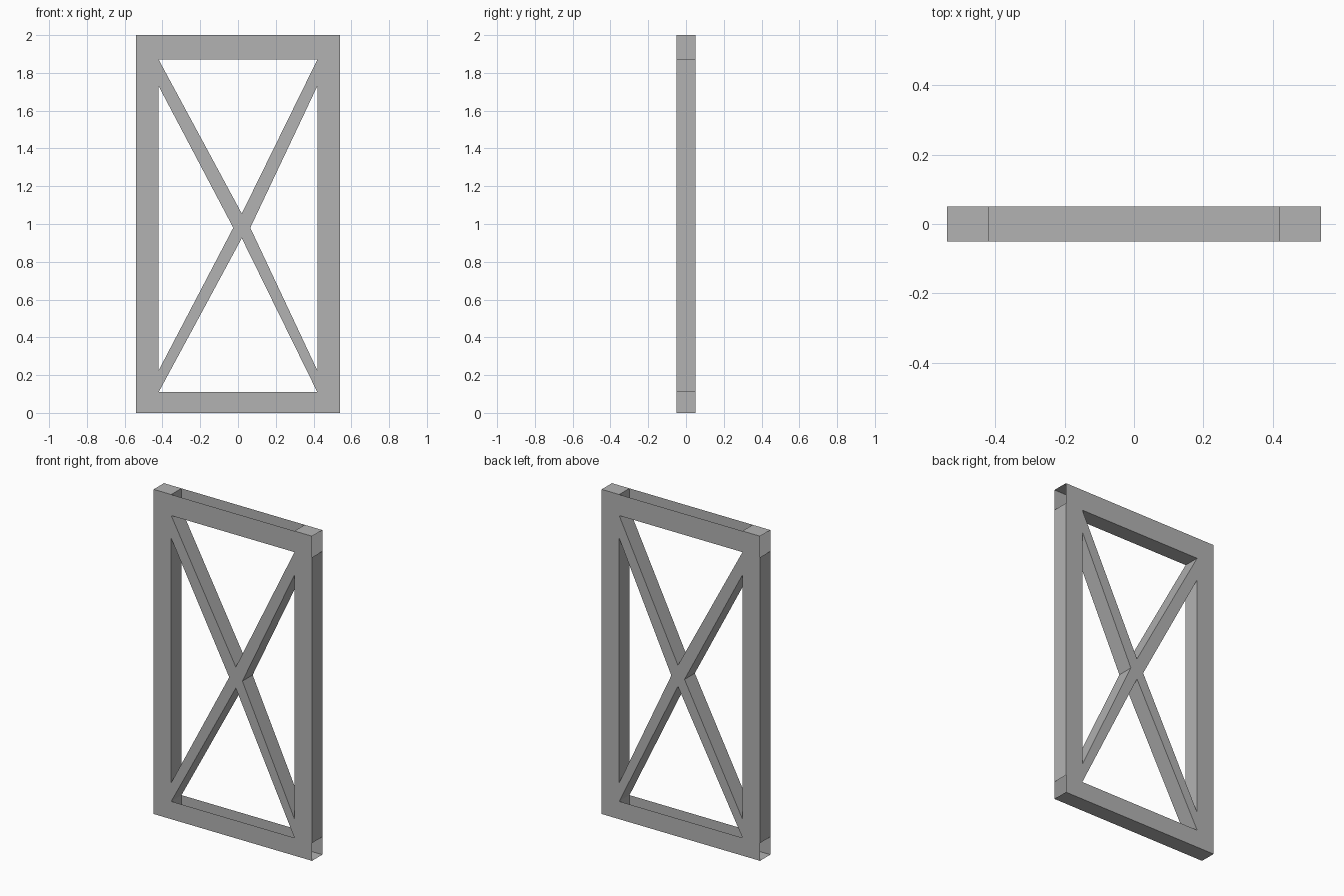
import bpy
import bmesh

cube = bpy.data.objects.get("Cube")
if cube:
    bpy.data.objects.remove(cube)

# Main dimensions
HALF_W, INNER, DEPTH = 0.54, 0.42, 0.05
TOP, RAIL_TOP, RAIL_LOW = 2.0, 1.87, 0.11
BRACE_TOP, BRACE_LOW = 1.73, 0.225

grey = bpy.data.materials.new("plain grey")
grey.use_nodes = True
colour = (0.45, 0.45, 0.45, 1)
grey.diffuse_color = colour
grey.node_tree.nodes["Principled BSDF"].inputs["Base Color"].default_value = colour


def plate(name, outline, open_edges=()):
    """Front and back sheets of an x-z outline, joined by walls except at open edges."""
    bm = bmesh.new()
    front = [bm.verts.new((x, -DEPTH, z)) for x, z in outline]
    back = [bm.verts.new((x, DEPTH, z)) for x, z in outline]
    bm.faces.new(front)
    bm.faces.new(back[::-1])
    for i in range(len(outline)):
        if i not in open_edges:
            j = (i + 1) % len(outline)
            bm.faces.new((front[j], front[i], back[i], back[j]))
    mesh = bpy.data.meshes.new(name)
    bm.to_mesh(mesh)
    bm.free()
    mesh.materials.append(grey)
    obj = bpy.data.objects.new(name, mesh)
    bpy.context.collection.objects.link(obj)
    return obj


# Side posts, with the outer wall left open beside the rails
post = [(INNER, 0), (HALF_W, 0), (HALF_W, RAIL_LOW), (HALF_W, RAIL_TOP),
        (HALF_W, TOP), (INNER, TOP)]
plate("left_post", post, open_edges=(1, 3))
mirrored = [(-x, z) for x, z in reversed(post)]
plate("right_post", mirrored, open_edges=(1, 3))

# Rails: channels with a floor and an open top
for name, low, high in (("bottom_rail", 0, RAIL_LOW), ("top_rail", RAIL_TOP, TOP)):
    plate(name, [(-INNER, low), (INNER, low), (INNER, high), (-INNER, high)],
          open_edges=(1, 2, 3))

# Crossed braces, meeting slightly off centre, open where they join the posts
cross = [(-INNER, RAIL_LOW), (0.02, 0.925), (INNER, RAIL_LOW), (INNER, BRACE_LOW),
         (0.065, 0.98), (INNER, BRACE_TOP), (INNER, RAIL_TOP), (0.02, 1.055),
         (-INNER, RAIL_TOP), (-INNER, BRACE_TOP), (-0.025, 0.98), (-INNER, BRACE_LOW)]
plate("cross_brace", cross, open_edges=(2, 5, 8, 11))
